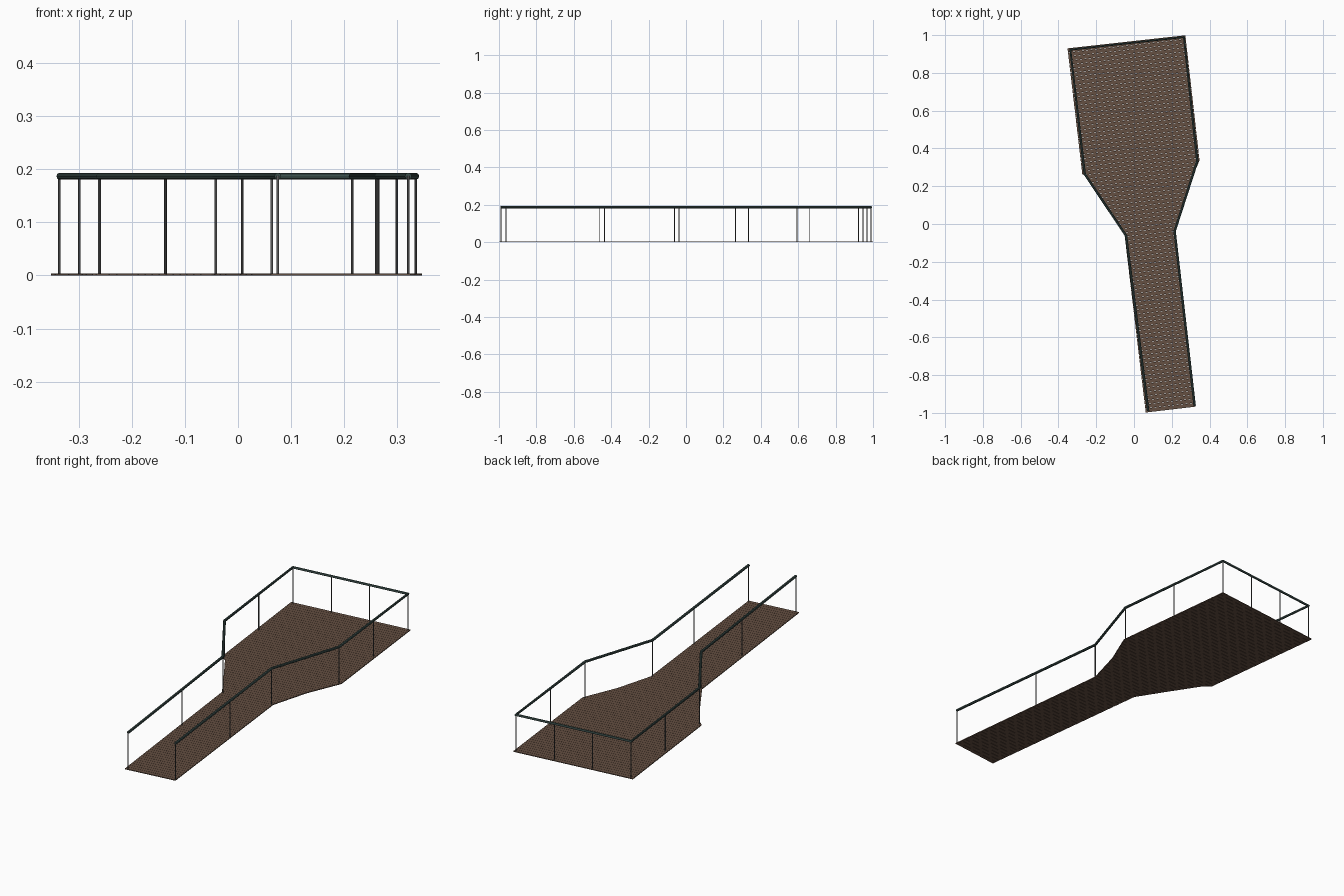
import bpy, bmesh
from mathutils import Vector

if "Cube" in bpy.data.objects:
    bpy.data.objects.remove(bpy.data.objects["Cube"])

DECK_T = 0.004          # deck board thickness
RAIL_Z = 0.187          # handrail centre height
RAIL_R = 0.0065


def material(name, rgb):
    m = bpy.data.materials.new(name)
    m.diffuse_color = (*rgb, 1)
    m.use_nodes = True
    m.node_tree.nodes["Principled BSDF"].inputs["Base Color"].default_value = m.diffuse_color
    return m


wood = material("brown_wood", (0.13, 0.08, 0.055))
green = material("dark_green_paint", (0.045, 0.08, 0.073))
steel = material("grey_steel", (0.1, 0.1, 0.1))


def add_mesh(name, bm, mat):
    me = bpy.data.meshes.new(name)
    bm.to_mesh(me)
    bm.free()
    ob = bpy.data.objects.new(name, me)
    bpy.context.collection.objects.link(ob)
    me.materials.append(mat)
    return ob


# Deck outline: narrow walkway flaring into a wide platform
outline = [(0.062, -0.998), (0.325, -0.967), (0.22, -0.032), (0.273, 0.16),
           (0.347, 0.337), (0.272, 0.999), (-0.352, 0.93), (-0.274, 0.265),
           (-0.24, 0.238), (-0.137, 0.08), (-0.05, -0.058)]
along = Vector((-0.1125, 0.9937, 0)).normalized()

# Deck boards: slice the outline across its length, then thicken each slice
reach = [along.dot(Vector((x, y, 0))) for x, y in outline]
start, end = min(reach), max(reach)
count, gap = 90, 0.0012
pitch = (end - start) / count
deck = bmesh.new()
for i in range(count):
    b = bmesh.new()
    b.faces.new([b.verts.new((x, y, 0)) for x, y in outline])
    lo = start + i * pitch + (gap / 2 if i else -0.01)
    hi = start + (i + 1) * pitch + (-gap / 2 if i < count - 1 else 0.01)
    for d, sign in ((lo, -1), (hi, 1)):
        bmesh.ops.bisect_plane(b, geom=b.verts[:] + b.edges[:] + b.faces[:],
                               plane_co=along * d, plane_no=along * sign,
                               clear_outer=True)
    r = bmesh.ops.extrude_face_region(b, geom=b.faces[:])
    top = [v for v in r["geom"] if isinstance(v, bmesh.types.BMVert)]
    bmesh.ops.translate(b, verts=top, vec=(0, 0, DECK_T))
    bmesh.ops.recalc_face_normals(b, faces=b.faces[:])
    piece = bpy.data.meshes.new("board_piece")
    b.to_mesh(piece)
    b.free()
    deck.from_mesh(piece)
    bpy.data.meshes.remove(piece)
add_mesh("deck_boards", deck, wood)

# Handrail: one tube running around the deck, open at the walkway entrance
path = [(0.075, -0.99), (-0.042, -0.062), (-0.261, 0.265), (-0.337, 0.923),
        (0.264, 0.99), (0.335, 0.333), (0.215, -0.038), (0.321, -0.962)]
cu = bpy.data.curves.new("handrail", "CURVE")
cu.dimensions = "3D"
cu.bevel_depth = RAIL_R
cu.bevel_resolution = 2
cu.use_fill_caps = True
sp = cu.splines.new("POLY")
sp.points.add(len(path) - 1)
for p, (x, y) in zip(sp.points, path):
    p.co = (x, y, RAIL_Z, 1)
cu.materials.append(green)
rail = bpy.data.objects.new("handrail", cu)
bpy.context.collection.objects.link(rail)
bpy.context.view_layer.objects.active = rail
rail.select_set(True)
bpy.ops.object.convert(target="MESH")
bpy.ops.object.shade_smooth_by_angle()
rail.select_set(False)


# Posts: at every corner, plus intermediate posts on the long runs
def between(a, b, t):
    return tuple(Vector(path[a]).lerp(Vector(path[b]), t))


spots = path + [between(0, 1, 0.57), between(7, 6, 0.57),
                between(2, 3, 0.5), between(5, 4, 0.5),
                between(3, 4, 1 / 3), between(3, 4, 2 / 3)]
posts = bmesh.new()
for x, y in spots:
    r = bmesh.ops.create_cone(posts, cap_ends=True, segments=12, radius1=0.0025,
                              radius2=0.0025, depth=RAIL_Z - DECK_T)
    bmesh.ops.translate(posts, verts=r["verts"],
                        vec=(x, y, (RAIL_Z + DECK_T) / 2))
ob = add_mesh("rail_posts", posts, steel)
bpy.context.view_layer.objects.active = ob
ob.select_set(True)
bpy.ops.object.shade_smooth_by_angle()
